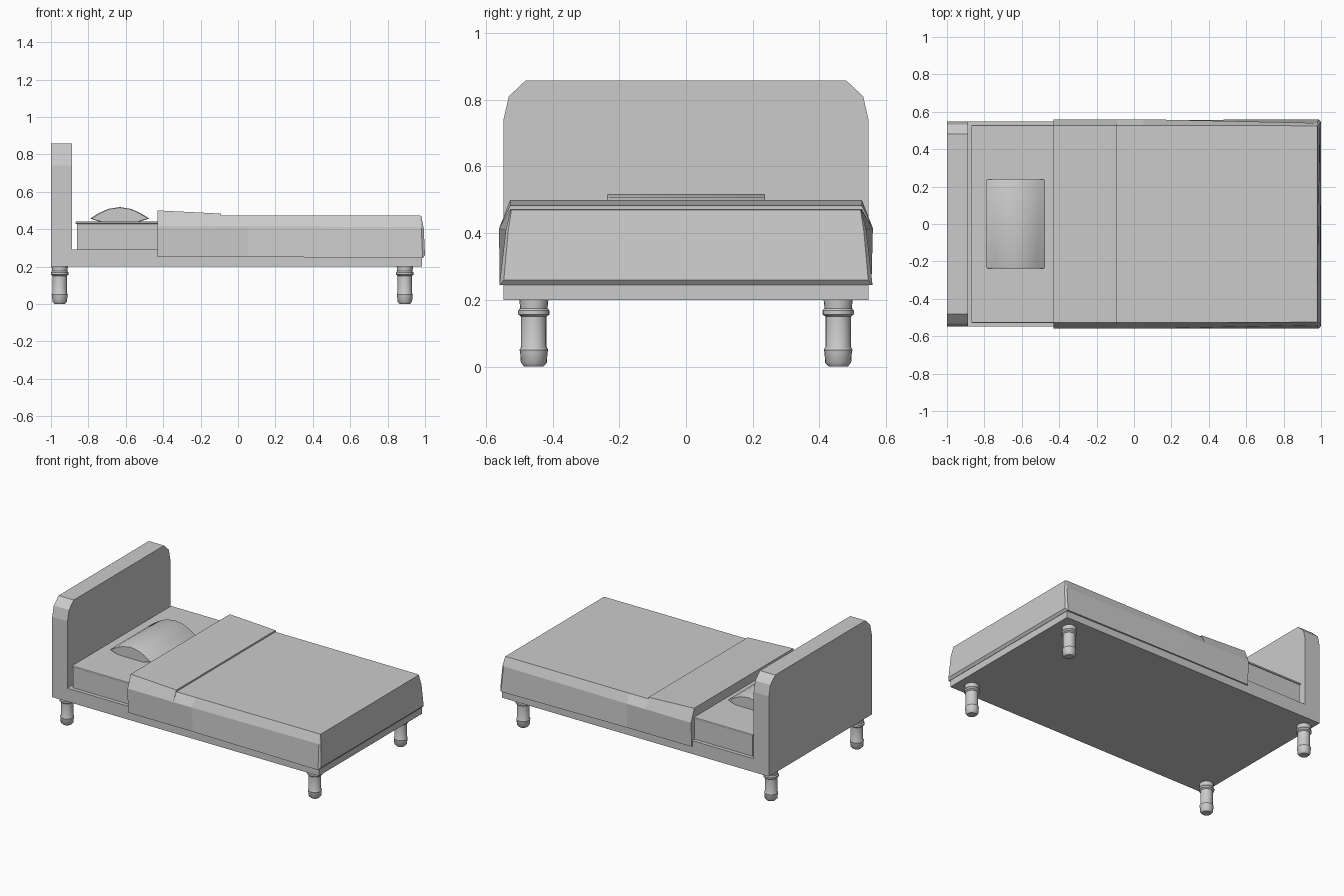
import bpy
import bmesh
import math

cube = bpy.data.objects.get("Cube")
if cube:
    bpy.data.objects.remove(cube, do_unlink=True)

grey = bpy.data.materials.new("plain_grey")
grey.use_nodes = True
GREY = (0.6, 0.6, 0.6, 1)
grey.diffuse_color = GREY
next(n for n in grey.node_tree.nodes if n.type == 'BSDF_PRINCIPLED').inputs["Base Color"].default_value = GREY


def finish(name, bm, smooth=None, bevel=0):
    bmesh.ops.recalc_face_normals(bm, faces=bm.faces[:])
    mesh = bpy.data.meshes.new(name)
    bm.to_mesh(mesh)
    bm.free()
    mesh.materials.append(grey)
    ob = bpy.data.objects.new(name, mesh)
    bpy.context.collection.objects.link(ob)
    if bevel:
        mod = ob.modifiers.new("Soft edges", 'BEVEL')
        mod.width = bevel
        mod.segments = 2
    if smooth:
        bpy.ops.object.select_all(action='DESELECT')
        ob.select_set(True)
        bpy.context.view_layer.objects.active = ob
        bpy.ops.object.shade_smooth_by_angle(angle=math.radians(smooth))
    return ob


def loft(name, rings, **kw):
    """Skin a series of closed rings and cap both ends."""
    bm = bmesh.new()
    loops = [[bm.verts.new(p) for p in ring] for ring in rings]
    n = len(loops[0])
    for a, b in zip(loops, loops[1:]):
        for i in range(n):
            j = (i + 1) % n
            bm.faces.new((a[i], a[j], b[j], b[i]))
    bm.faces.new(loops[0])
    bm.faces.new(loops[-1])
    return finish(name, bm, **kw)


def box(name, x0, x1, half_y, z0, z1, **kw):
    outline = [(-half_y, z0), (half_y, z0), (half_y, z1), (-half_y, z1)]
    return loft(name, [[(x, y, z) for y, z in outline] for x in (x0, x1)], **kw)


# Frame and headboard
box("bed_frame", -0.95, 0.985, 0.547, 0.2, 0.29)
half = [(0.547, 0.2), (0.547, 0.74), (0.531, 0.81), (0.48, 0.858)]
outline = half + [(-y, z) for y, z in reversed(half)]
loft("headboard", [[(x, y, z) for y, z in outline] for x in (-1, -0.887)])

# Mattress with a thin lip around its top
box("mattress", -0.862, 0.96, 0.522, 0.28, 0.432)
box("mattress_top", -0.869, 0.965, 0.528, 0.428, 0.44, bevel=0.004)


# Blanket with a turned-back fold; each station lists (x, y, z) from hem to top
def mirrored(points):
    return points + [(x, -y, z) for x, y, z in reversed(points)]


stations = [(-0.43, 0.5), (-0.09, 0.483), (-0.09, 0.472), (0.05, 0.472)]
rings = [mirrored([(x, 0.556, 0.252), (x, 0.56, 0.415), (x, 0.527, z)])
         for x, z in stations]
rings.append(mirrored([(0.987, 0.559, 0.245), (0.98, 0.54, 0.41), (0.975, 0.525, 0.472)]))
rings.append(mirrored([(1.0, 0.546, 0.26), (0.993, 0.533, 0.405), (0.98, 0.523, 0.47)]))
loft("blanket", rings)

# Pillow with a lens-shaped side
lens = [(-0.79, 0.457), (-0.745, 0.485), (-0.695, 0.508), (-0.632, 0.518),
        (-0.57, 0.508), (-0.52, 0.485), (-0.475, 0.457), (-0.53, 0.439), (-0.735, 0.439)]


def pillow_ring(y, size):
    return [(-0.632 + (x + 0.632) * size, y, 0.46 + (z - 0.46) * size) for x, z in lens]


loft("pillow", [pillow_ring(y, s) for y, s in
                ((-0.237, 0.95), (-0.229, 1), (0.229, 1), (0.237, 0.95))], smooth=35)

# Turned legs
turning = [(0.028, 0), (0.039, 0.012), (0.041, 0.042), (0.043, 0.05), (0.038, 0.06),
           (0.038, 0.15), (0.047, 0.157), (0.047, 0.168), (0.041, 0.175), (0.044, 0.205)]
for end, cx in (("head", -0.953), ("foot", 0.892)):
    for side, cy in (("left", 0.456), ("right", -0.456)):
        circle = [2 * math.pi * i / 20 for i in range(20)]
        loft(f"{end}_{side}_leg",
             [[(cx + r * math.cos(a), cy + r * math.sin(a), z) for a in circle]
              for r, z in turning], smooth=40)
